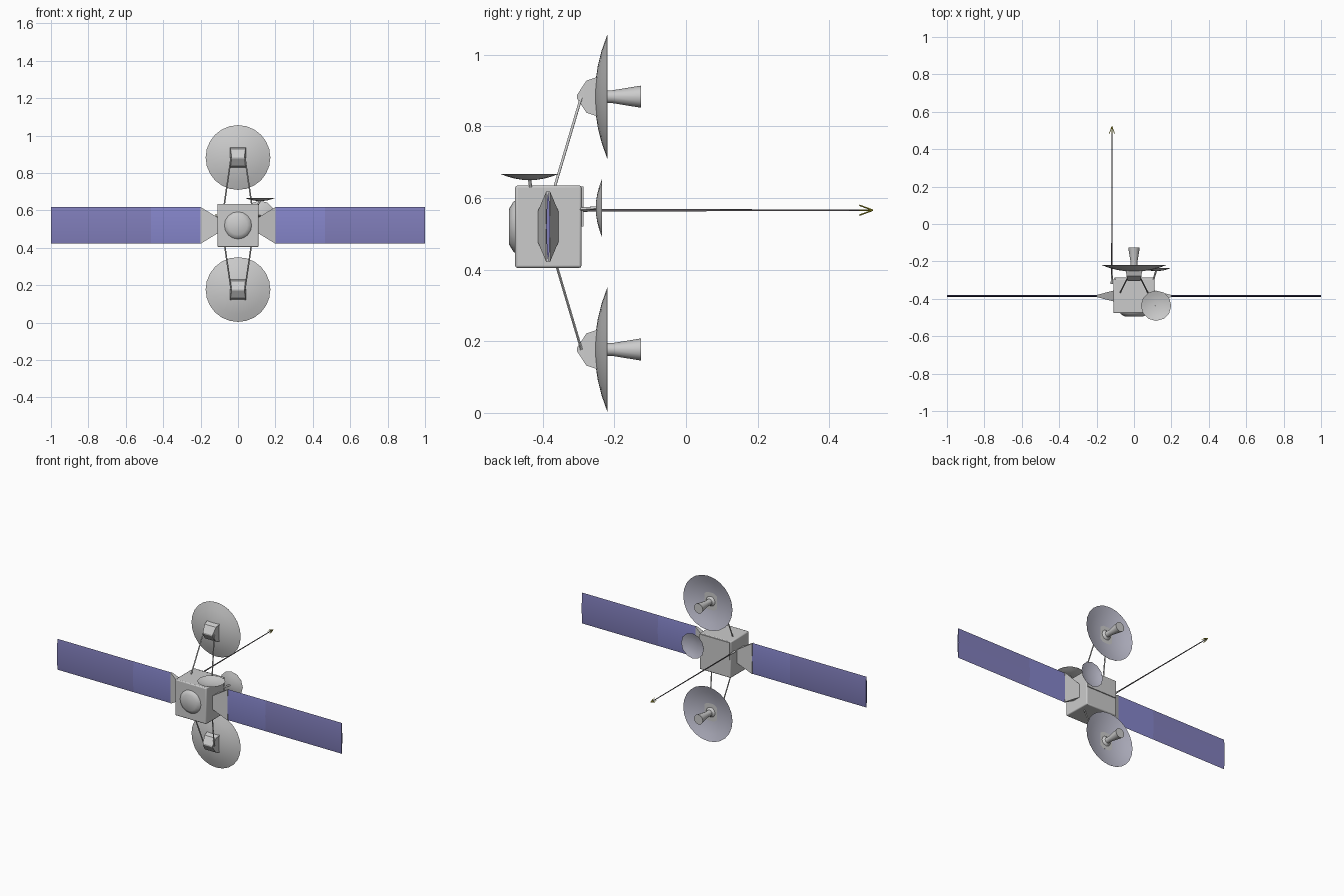
import bpy, bmesh, math
from mathutils import Vector, Matrix

if "Cube" in bpy.data.objects:
    bpy.data.objects.remove(bpy.data.objects["Cube"])

def mat(name, col):
    m = bpy.data.materials.new(name)
    m.diffuse_color = (*col, 1)
    return m

BLUE = mat("panel_blue", (0.24, 0.24, 0.6))
BLUE_DARK = mat("panel_blue_dark", (0.22, 0.21, 0.5))
PALE = mat("dish_pale_blue", (0.5, 0.5, 0.6))
DARK = mat("mast_dark", (0.12, 0.11, 0.12))
YELLOW = mat("tip_yellow", (0.5, 0.45, 0.03))

def loft(name, rings, material=None, angle=40, cap=True):
    """Skin a list of equal-length point rings, closing both ends."""
    bm = bmesh.new()
    vs = [[bm.verts.new(p) for p in r] for r in rings]
    n = len(vs[0])
    for a, b in zip(vs, vs[1:]):
        for i in range(n):
            j = (i + 1) % n
            bm.faces.new((a[i], a[j], b[j], b[i]))
    if cap:
        bm.faces.new(vs[0])
        bm.faces.new(vs[-1])
    bmesh.ops.remove_doubles(bm, verts=bm.verts, dist=1e-5)
    bmesh.ops.recalc_face_normals(bm, faces=bm.faces)
    me = bpy.data.meshes.new(name)
    bm.to_mesh(me)
    bm.free()
    ob = bpy.data.objects.new(name, me)
    bpy.context.collection.objects.link(ob)
    if material:
        me.materials.append(material)
    bpy.ops.object.select_all(action='DESELECT')
    ob.select_set(True)
    bpy.context.view_layer.objects.active = ob
    bpy.ops.object.shade_smooth_by_angle(angle=math.radians(angle))
    return ob

def revolve(name, base, axis, profile, n=16, material=None, angle=40):
    """Turn (radius, distance) points around an axis from base."""
    q = Vector((0, 0, 1)).rotation_difference(Vector(axis))
    rings = [[Vector(base) + q @ Vector((r * math.cos(t), r * math.sin(t), h))
              for t in (2 * math.pi * i / n for i in range(n))] for r, h in profile]
    return loft(name, rings, material, angle)

def rod(name, a, b, r1, r2=None, n=6, material=None):
    d = Vector(b) - Vector(a)
    return revolve(name, a, d.normalized(), [(r1, 0), (r2 or r1, d.length)], n, material, 60)

def box(name, lo, hi, bevel=0):
    ring = lambda z: [(lo[0], lo[1], z), (hi[0], lo[1], z), (hi[0], hi[1], z), (lo[0], hi[1], z)]
    ob = loft(name, [ring(lo[2]), ring(hi[2])])
    if bevel:
        m = ob.modifiers.new("bevel", 'BEVEL')
        m.width, m.segments = bevel, 2
    return ob

def dish(name, rim, axis, radius, depth, n, material=None):
    """Thin parabolic shell; rim is the centre of the rim plane."""
    t = 0.003
    ks = [0.02, 0.25, 0.5, 0.75, 1]
    outer = [(radius * k, depth * (k * k - 1)) for k in ks]
    inner = [(radius * k, depth * (k * k - 1) + t * (1 - k) + 0.0005) for k in reversed(ks)]
    ob = revolve(name, rim, axis, outer + inner, n)
    # tint the concave side only
    if material:
        ob.data.materials.append(bpy.data.materials.new("dish_grey"))
        ob.data.materials[0].diffuse_color = (0.8, 0.8, 0.8, 1)
        ob.data.materials.append(material)
        for p in ob.data.polygons:
            p.material_index = int(p.normal.dot(Vector(axis)) > 0.3)
    return ob

# central body with front nozzle and rear plate
box("body", (-0.11, -0.477, 0.405), (0.11, -0.292, 0.635), 0.006)
revolve("front_nozzle", (0, -0.474, 0.52), (0, -1, 0), [(0.075, 0), (0.07, 0.008), (0.05, 0.02)], 16)
box("rear_plate", (-0.105, -0.295, 0.52), (0.105, -0.286, 0.632))

# solar wings with tapered yokes
YC, ZC = -0.385, 0.52
prof = [(0, 0.098), (0.003, 0.075), (0.0055, 0), (0.003, -0.075),
        (0, -0.098), (-0.003, -0.075), (-0.0055, 0), (-0.003, 0.075)]
for s, side in ((-1, "left"), (1, "right")):
    for part, x0, x1, m in (("inner", 0.2, 0.465, BLUE), ("outer", 0.465, 1.0, BLUE_DARK)):
        loft(f"{side}_panel_{part}", [[(s * x, YC + y, ZC + z) for y, z in prof] for x in (x0, x1)], m)
    yoke = [(0.105, 0.03, 0.04), (0.2, 0.0055, 0.098)]
    loft(f"{side}_yoke", [[(s * x, YC + a * y, ZC + b * z) for a, b in ((-1, -1), (1, -1), (1, 1), (-1, 1))]
                          for x, y, z in yoke])

# two large dishes, mirrored about z = 0.53
for s, side in ((1, "upper"), (-1, "lower")):
    z = 0.53 + s * 0.353
    dish(f"{side}_dish", (0, -0.22, z), (0, 1, 0), 0.173, 0.035, 24, PALE)
    revolve(f"{side}_feed_horn", (0, -0.255, z), (0, 1, 0),
            [(0.04, 0), (0.018, 0.018), (0.018, 0.05), (0.031, 0.13)], 12)
    hub = [(-0.248, 0.043, 0.055), (-0.278, 0.04, 0.045), (-0.305, 0.034, 0.004)]
    loft(f"{side}_hub", [[(a * x, y, z + b * h) for a, b in ((-1, -1), (1, -1), (1, 1), (-1, 1))]
                         for y, x, h in hub], angle=30)
    for e in (-1, 1):
        rod(f"{side}_strut", (e * 0.037, -0.292, z), (e * 0.075, -0.37, 0.53 + s * 0.09), 0.004)

# small dishes on the right-hand corner
dish("top_small_dish", (0.118, -0.437, 0.667), (0, 0, 1), 0.081, 0.017, 12)
rod("top_small_stem", (0.1, -0.432, 0.62), (0.118, -0.437, 0.652), 0.005)
dish("rear_small_dish", (0.118, -0.235, 0.572), (0, 1, 0), 0.08, 0.017, 12, PALE)
rod("rear_small_stem", (0.1, -0.31, 0.568), (0.118, -0.25, 0.572), 0.005)

# long mast with barbed tip
MX, MZ = -0.118, 0.566
rod("mast_mount", (MX, -0.32, MZ), (MX, -0.27, MZ), 0.007, 0.004, 8)
rod("mast", (MX, -0.3, MZ), (MX, 0.515, MZ), 0.004, 0.0025, 6, DARK)
for i in range(4):
    a = math.pi / 2 * i
    rod("mast_tip_barb", (MX + 0.014 * math.cos(a), 0.484, MZ + 0.014 * math.sin(a)),
        (MX, 0.522, MZ), 0.002, 0.002, 4, YELLOW)

for m in bpy.data.materials:
    if m.users and not m.is_grease_pencil:
        m.use_nodes = True
        m.node_tree.nodes["Principled BSDF"].inputs["Base Color"].default_value = m.diffuse_color
